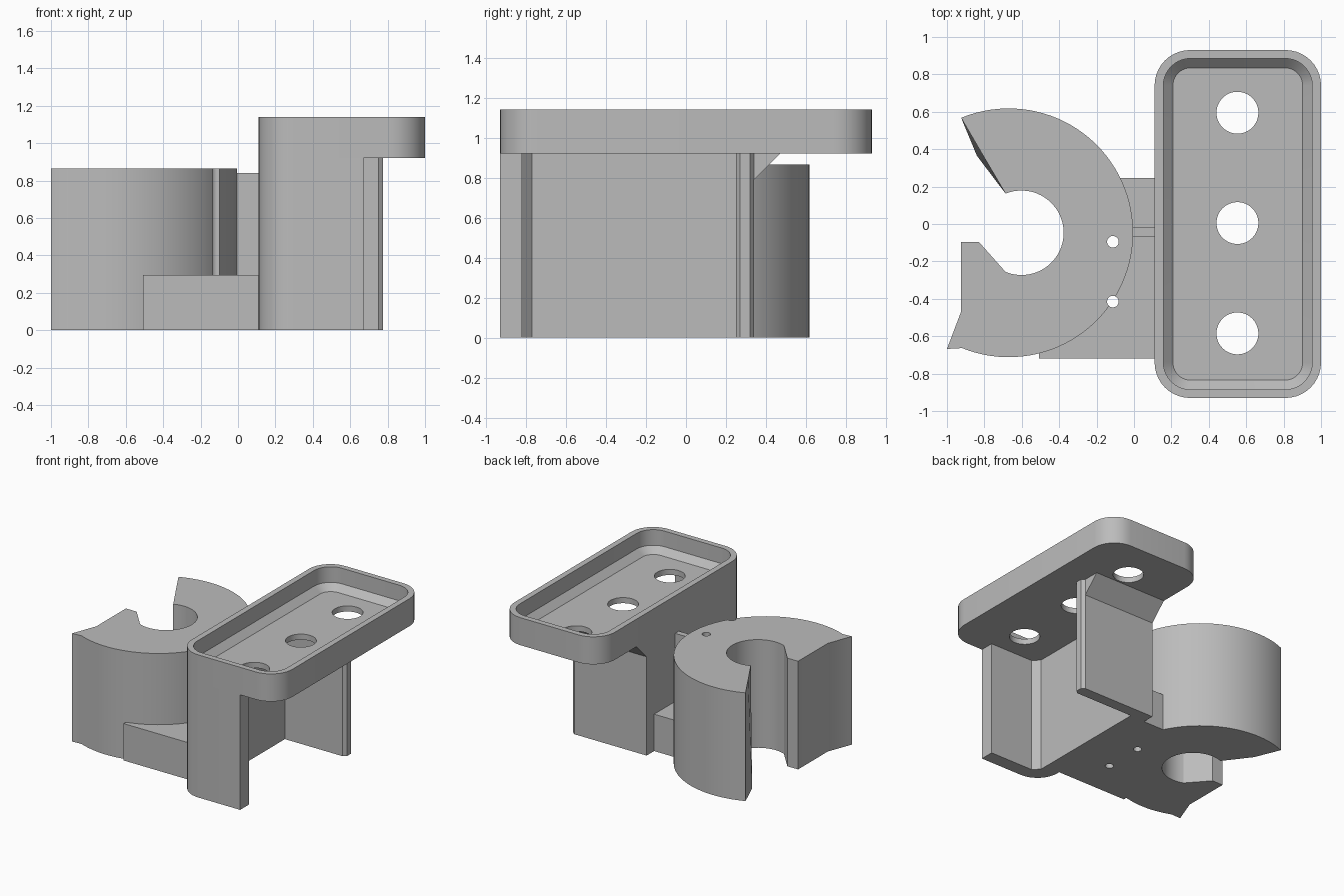
import bpy, bmesh
from math import sin, cos, pi, radians, atan2
from mathutils import Vector

if "Cube" in bpy.data.objects:
    bpy.data.objects.remove(bpy.data.objects["Cube"], do_unlink=True)

grey = bpy.data.materials.new("plain grey")
grey.use_nodes = True
GREY = (0.5, 0.5, 0.5, 1)
grey.diffuse_color = GREY
grey.node_tree.nodes["Principled BSDF"].inputs["Base Color"].default_value = GREY


def arc(cx, cy, r, a0, a1, n):
    """Points along an arc, angles in radians."""
    steps = [a0 + (a1 - a0) * i / n for i in range(n + 1)]
    return [(cx + r * cos(a), cy + r * sin(a)) for a in steps]


def rounded_rect(x0, x1, y0, y1, r, n=10):
    corners = [(x1 - r, y1 - r), (x0 + r, y1 - r), (x0 + r, y0 + r), (x1 - r, y0 + r)]
    return [p for i, (cx, cy) in enumerate(corners)
            for p in arc(cx, cy, r, i * pi / 2, (i + 1) * pi / 2, n)]


def loft(name, layers):
    """Join outlines of equal length, given as (outline, z), and cap both ends."""
    bm = bmesh.new()
    loops = [[bm.verts.new((x, y, z)) for x, y in pts] for pts, z in layers]
    for low, high in zip(loops, loops[1:]):
        for i in range(len(low)):
            j = (i + 1) % len(low)
            bm.faces.new((low[i], low[j], high[j], high[i]))
    bm.faces.new(loops[0][::-1])
    bm.faces.new(loops[-1])
    bmesh.ops.recalc_face_normals(bm, faces=bm.faces)
    mesh = bpy.data.meshes.new(name)
    bm.to_mesh(mesh)
    bm.free()
    mesh.materials.append(grey)
    obj = bpy.data.objects.new(name, mesh)
    bpy.context.collection.objects.link(obj)
    return obj


def prism(name, outline, z0, z1):
    return loft(name, [(outline, z0), (outline, z1)])


def drill(obj, x, y, r, n=32):
    """Cut a vertical round hole through the object."""
    cutter = prism("drill", arc(x, y, r, 0, 2 * pi, n)[:-1], -0.5, 2)
    cutter.hide_render = True
    mod = obj.modifiers.new("hole", 'BOOLEAN')
    mod.operation, mod.solver, mod.object = 'DIFFERENCE', 'EXACT', cutter
    bpy.context.view_layer.update()
    deps = bpy.context.evaluated_depsgraph_get()
    result = bpy.data.meshes.new_from_object(obj.evaluated_get(deps))
    obj.modifiers.clear()
    obj.data = result
    bpy.data.objects.remove(cutter, do_unlink=True)


# Tray: outer shell, rim, straight inner wall, sloped ledge and floor
outer = rounded_rect(0.11, 1, -0.93, 0.93, 0.19)
inner = rounded_rect(0.157, 0.953, -0.885, 0.885, 0.145)
floor = rounded_rect(0.208, 0.902, -0.835, 0.835, 0.095)
tray = loft("tray", [(outer, 0.92), (outer, 1.14), (inner, 1.14),
                     (inner, 1.015), (floor, 0.965)])
for y in (-0.585, 0.005, 0.595):
    drill(tray, 0.553, y, 0.112, 48)

# Upright: back wall with a front leg and a longer rear leg
upright_outline = arc(0.30, -0.74, 0.19, pi, 1.5 * pi, 10) + [
    (0.67, -0.93), (0.67, -0.82), (0.29, -0.82), (0.24, -0.77), (0.24, 0.25),
    (0.75, 0.25), (0.775, 0.27), (0.775, 0.32), (0.75, 0.34), (0.11, 0.34)]
upright = prism("upright", upright_outline, 0, 0.92)

# Gusset bracing the rear leg under the tray
gusset = loft("gusset", [([(0.11, 0.33), (0.75, 0.33), (0.75, 0.34), (0.11, 0.34)], 0.79),
                         ([(0.11, 0.33), (0.75, 0.33), (0.75, 0.47), (0.11, 0.47)], 0.92)])

# Open round clamp, with one lip bulging slightly towards its foot
C = Vector((-0.67, -0.047))
start = atan2(-0.665 - C.y, -0.92 - C.x)
end = atan2(0.57 - C.y, -0.925 - C.x)
rim = arc(C.x, C.y, 0.665, start, end, 64)
bore = arc(-0.602, -0.047, 0.226, radians(112), radians(-112), 36)
jaw = [(-0.83, -0.095), (-0.925, -0.095), (-0.925, -0.47), (-1, -0.668)]
clamp = loft("clamp", [(rim + [(-0.84, 0.365)] + bore + jaw, 0),
                       (rim + [(-0.806, 0.365)] + bore + jaw, 0.865)])

# Low base joining clamp and upright
base = prism("base", [(-0.507, -0.72), (0.11, -0.72), (0.11, 0.245), (-0.25, 0.245),
                      (-0.25, -0.3), (-0.507, -0.6)], 0, 0.295)
for y in (-0.095, -0.415):
    drill(clamp, -0.113, y, 0.031)
    drill(base, -0.113, y, 0.031)

# Thin rib between clamp and upright
rib = prism("rib", [(-0.02, -0.067), (0.11, -0.067), (0.11, -0.02), (-0.02, -0.02)], 0, 0.84)

# Smooth the curved walls, keep the edges sharp
for obj in (tray, upright, clamp, base):
    bpy.ops.object.select_all(action='DESELECT')
    obj.select_set(True)
    bpy.context.view_layer.objects.active = obj
    bpy.ops.object.shade_smooth_by_angle(angle=radians(25))
